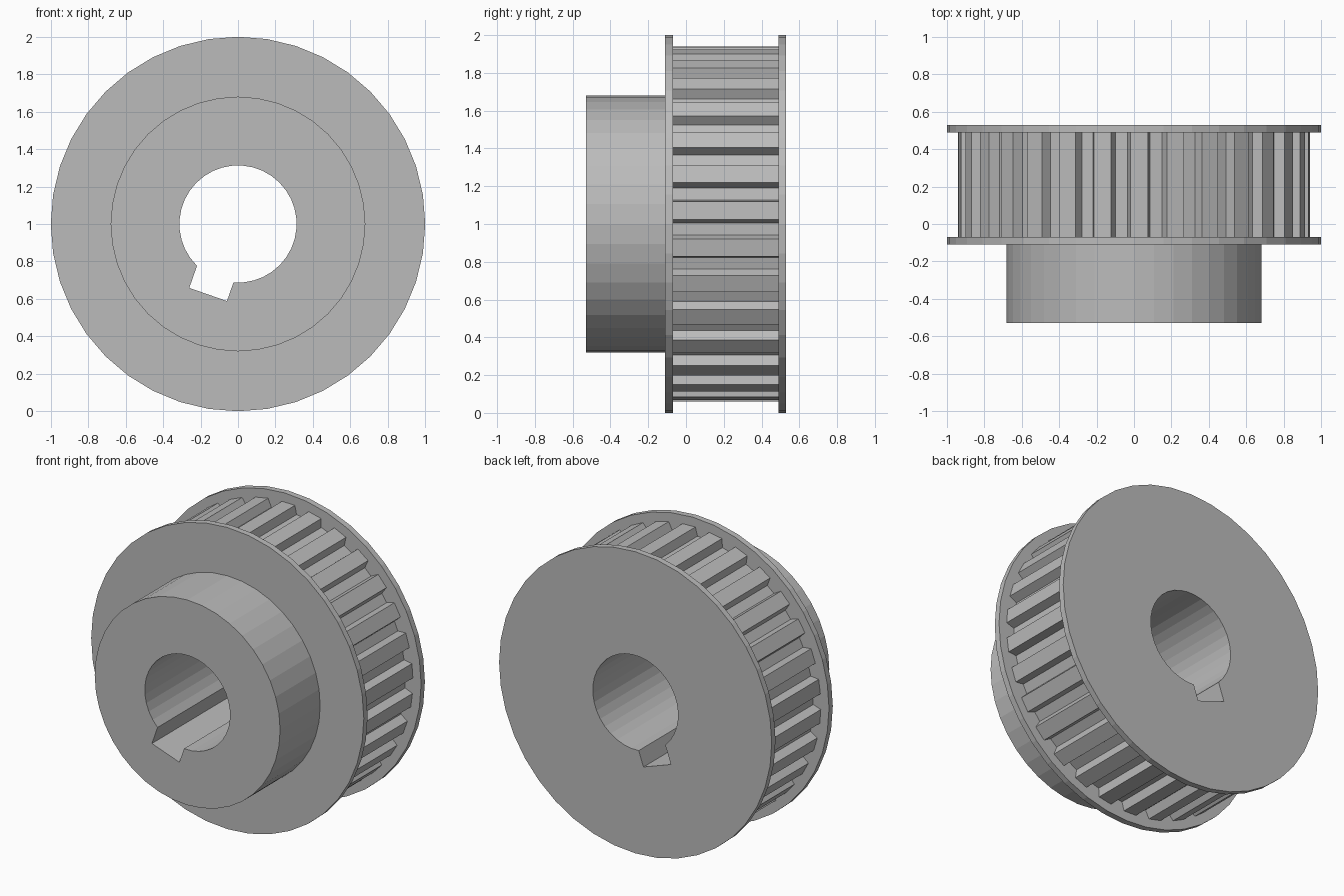
import bpy, bmesh
from math import sin, cos, tau, asin
from mathutils import Vector

default = bpy.data.objects.get("Cube")
if default:
    bpy.data.objects.remove(default, do_unlink=True)

# One plain grey metal
steel = bpy.data.materials.new("grey metal")
steel.use_nodes = True
GREY = (0.5, 0.5, 0.5, 1)
steel.diffuse_color = GREY
steel.node_tree.nodes["Principled BSDF"].inputs["Base Color"].default_value = GREY

TEETH = 30
AXIS_Z = 1.0


# Outlines are counter-clockwise (x, z) lists around the shaft axis
def polar(r, a):
    return Vector((r * cos(a), r * sin(a)))


def circle(r, n):
    return [polar(r, tau * i / n) for i in range(n)]


def tooth_outline(tip=0.94, root=0.884, half_tip=0.05, half_foot=0.069):
    pts = []
    for i in range(TEETH):
        a = tau / 4 - 0.029 + i * tau / TEETH
        pts += [polar(root, a - half_foot), polar(tip, a - half_tip),
                polar(tip, a + half_tip), polar(root, a + half_foot)]
    return pts


def bore_outline(r=0.313, depth=0.408, left=-0.133, right=0.08, n=32):
    # Round bore with a square keyway pointing down and slightly left
    down = Vector((-0.33, -0.944))
    side = Vector((0.944, -0.33))
    a_down = tau / 2 + asin(0.944)
    start, end = a_down + asin(right / r), a_down + tau + asin(left / r)
    arc = [polar(r, start + (end - start) * i / n) for i in range(n + 1)]
    return arc + [down * depth + side * left, down * depth + side * right]


def loop(bm, outline, y):
    verts = [bm.verts.new((p.x, y, p.y + AXIS_Z)) for p in outline]
    edges = [bm.edges.new((v, verts[i - 1])) for i, v in enumerate(verts)]
    return verts, edges


def wall(bm, outline, y0, y1, inward=False):
    a, b = loop(bm, outline, y0)[0], loop(bm, outline, y1)[0]
    for i in range(len(a)):
        quad = [a[i - 1], b[i - 1], b[i], a[i]]
        bm.faces.new(quad[::-1] if inward else quad)


def ring(bm, outer, inner, y, facing):
    # Flat ring between two outlines, facing -y or +y
    edges = loop(bm, outer, y)[1] + loop(bm, inner, y)[1]
    made = bmesh.ops.triangle_fill(bm, edges=edges, use_beauty=True,
                                   normal=(0, facing, 0))
    for f in made["geom"]:
        if isinstance(f, bmesh.types.BMFace):
            f.normal_update()
            if f.normal.y * facing < 0:
                f.normal_flip()


def part(name, walls=(), rings=()):
    bm = bmesh.new()
    for w in walls:
        wall(bm, *w)
    for r in rings:
        ring(bm, *r)
    bmesh.ops.remove_doubles(bm, verts=bm.verts[:], dist=0.0001)
    mesh = bpy.data.meshes.new(name)
    bm.to_mesh(mesh)
    bm.free()
    mesh.materials.append(steel)
    obj = bpy.data.objects.new(name, mesh)
    bpy.context.collection.objects.link(obj)


hub, flange = circle(0.68, 40), circle(1.0, 40)
teeth, bore = tooth_outline(), bore_outline()
FRONT, BACK = -0.53, 0.53
FLANGE_A, RIM_A, RIM_B = -0.11, -0.07, 0.49

# Hub, flanges, toothed rim and the keyed shaft hole
part("hub", [(hub, FRONT, FLANGE_A)], [(hub, bore, FRONT, -1)])
part("front_flange", [(flange, FLANGE_A, RIM_A)],
     [(flange, hub, FLANGE_A, -1), (flange, teeth, RIM_A, 1)])
part("toothed_rim", [(teeth, RIM_A, RIM_B)])
part("rear_flange", [(flange, RIM_B, BACK)],
     [(flange, teeth, RIM_B, -1), (flange, bore, BACK, 1)])
part("keyed_bore", [(bore, FRONT, BACK, True)])
